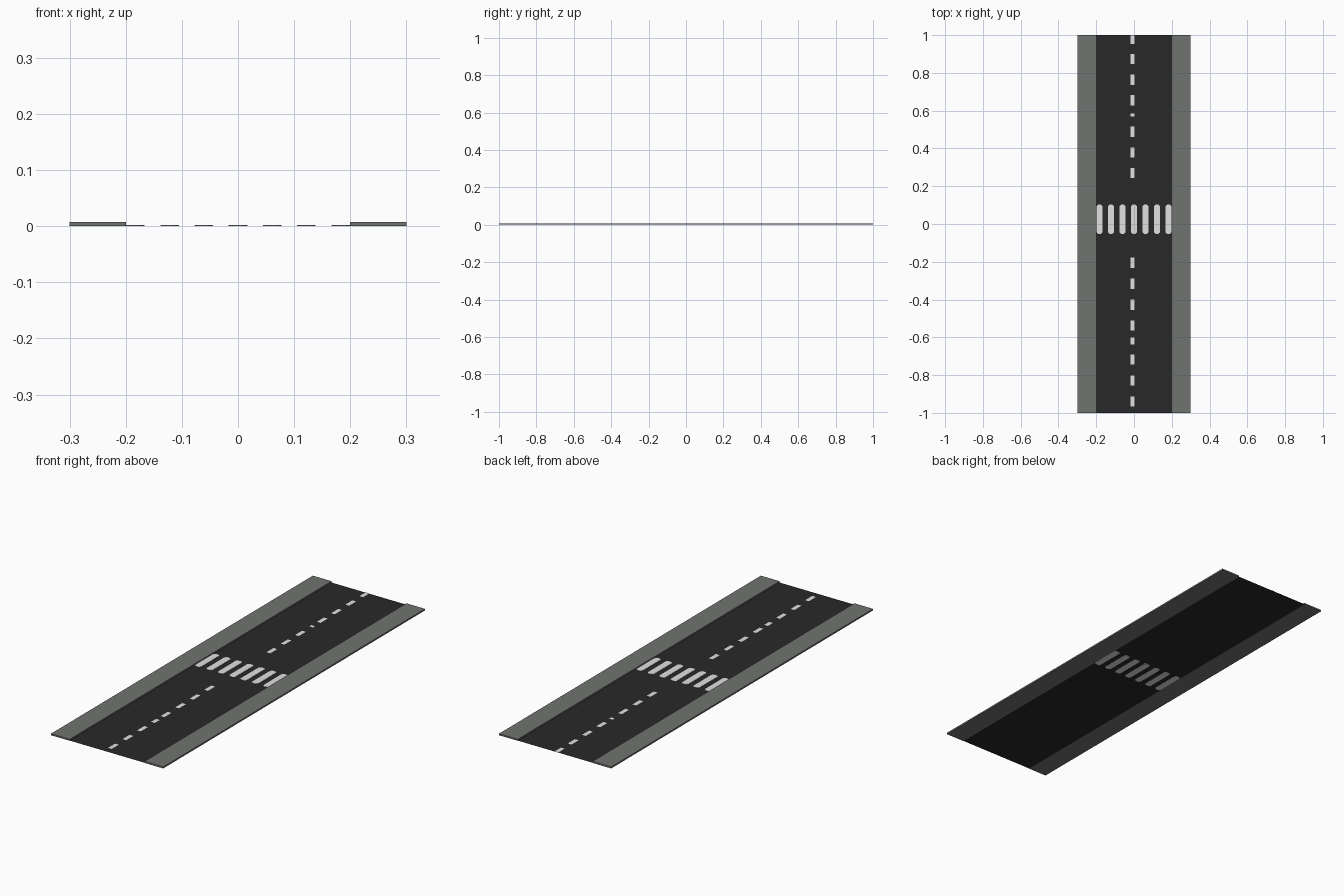
import bpy, bmesh

if "Cube" in bpy.data.objects:
    bpy.data.objects.remove(bpy.data.objects["Cube"])


def material(name, rgb):
    m = bpy.data.materials.new(name)
    m.diffuse_color = (*rgb, 1.0)
    m.use_nodes = True
    m.node_tree.nodes["Principled BSDF"].inputs["Base Color"].default_value = m.diffuse_color
    return m


asphalt = material("asphalt", (0.022, 0.022, 0.022))
concrete = material("concrete", (0.165, 0.175, 0.16))
paint = material("road paint", (0.75, 0.75, 0.75))


def prisms(name, outlines, z0, z1, mat):
    """One object from flat outlines, extruded from z0 to z1 (flat if equal)."""
    bm = bmesh.new()
    for pts in outlines:
        face = bm.faces.new([bm.verts.new((x, y, z0)) for x, y in pts])
        if z1 > z0:
            ext = bmesh.ops.extrude_face_region(bm, geom=[face], use_keep_orig=True)
            top = [v for v in ext["geom"] if isinstance(v, bmesh.types.BMVert)]
            bmesh.ops.translate(bm, verts=top, vec=(0, 0, z1 - z0))
    if z1 > z0:
        bmesh.ops.recalc_face_normals(bm, faces=bm.faces)
    me = bpy.data.meshes.new(name)
    bm.to_mesh(me)
    bm.free()
    me.materials.append(mat)
    ob = bpy.data.objects.new(name, me)
    bpy.context.collection.objects.link(ob)
    return ob


def rect(x0, x1, y0, y1):
    return [(x0, y0), (x1, y0), (x1, y1), (x0, y1)]


# Road surface and raised pavements
prisms("road", [rect(-0.2, 0.2, -1, 1)], 0.001, 0.001, asphalt)
prisms("left_pavement", [rect(-0.3, -0.2, -1, 1)], 0, 0.0075, concrete)
prisms("right_pavement", [rect(0.2, 0.3, -1, 1)], 0, 0.0075, concrete)


# Crossing: seven stripes with clipped corners
def stripe(cx, w=0.0165, y0=-0.052, y1=0.102, c=0.008):
    return [(cx - w + c, y0), (cx + w - c, y0), (cx + w, y0 + c), (cx + w, y1 - c),
            (cx + w - c, y1), (cx - w + c, y1), (cx - w, y1 - c), (cx - w, y0 + c)]


prisms("crossing_stripes", [stripe(0.061 * i) for i in range(-3, 4)], 0, 0.002, paint)

# Centre line: two groups of dashes on each side, with a short dash between
dashes = [(0.57, 0.586), (-0.638, -0.6), (0.953, 1.0)]
for first, count in ((0.243, 3), (0.628, 3), (-0.232, 4), (-0.745, 3)):
    step = 0.109 if first > 0 else -0.111
    dashes += [(first + step * i, first + step * i + 0.054) for i in range(count)]
prisms("centre_dashes", [rect(-0.018, 0.002, a, b) for a, b in dashes], 0.002, 0.002, paint)
